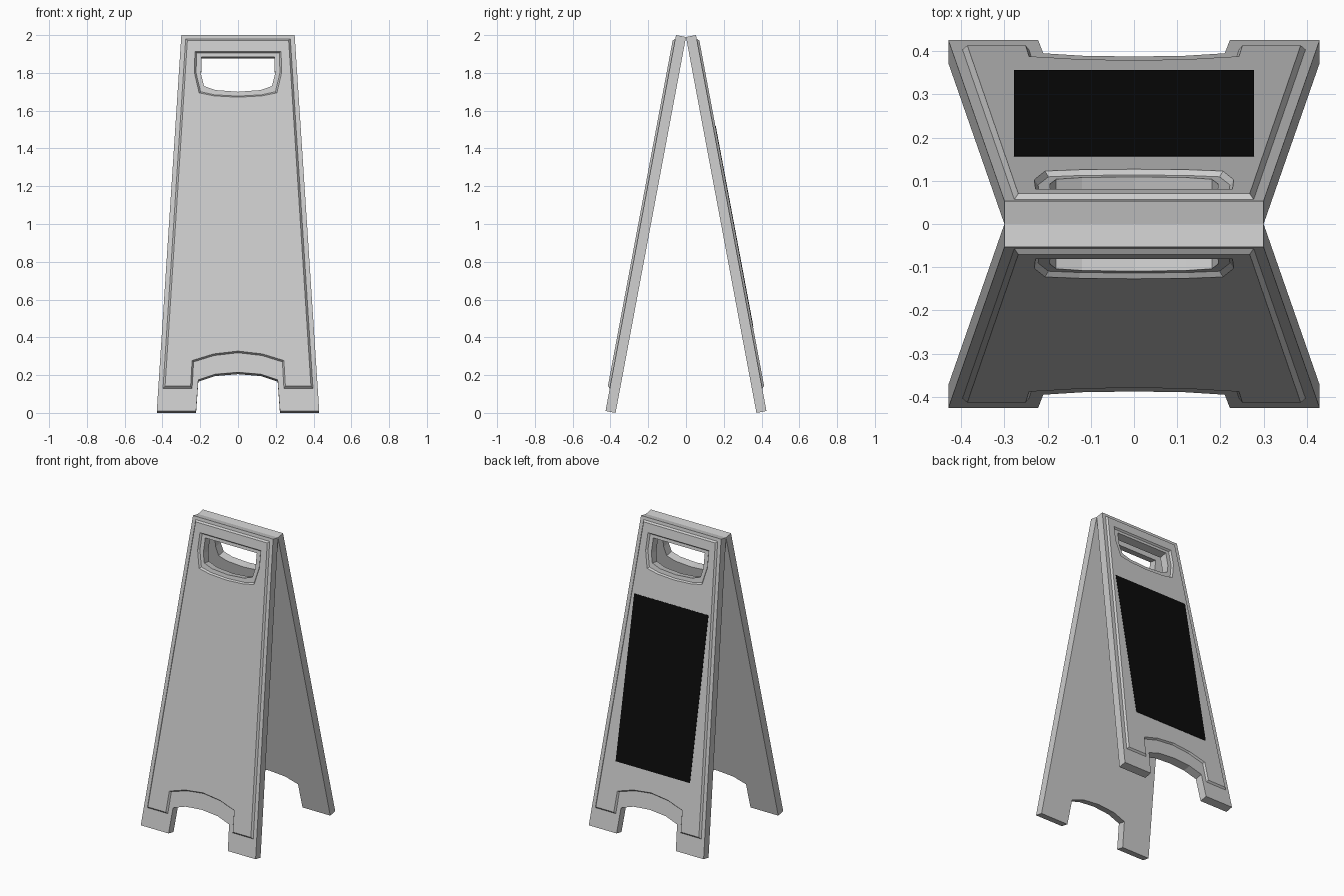
import bpy, bmesh, math
from mathutils import Vector

if "Cube" in bpy.data.objects:
    bpy.data.objects.remove(bpy.data.objects["Cube"])

TILT = math.atan2(0.373, 1.99)      # lean of each board
THICK = 0.054                       # board thickness
RAISE = 0.012                       # height of the raised face


def material(name, rgb):
    m = bpy.data.materials.new(name)
    m.diffuse_color = (*rgb, 1.0)
    m.use_nodes = True
    m.node_tree.nodes["Principled BSDF"].inputs["Base Color"].default_value = m.diffuse_color
    return m


GREY = material("light grey plastic", (0.6, 0.6, 0.6))
BLACK = material("black panel", (0.003, 0.003, 0.003))


def place(x, z, w, side):
    """Point on a board: x across, z height on the outer face, w above that face."""
    c, s = math.cos(TILT), math.sin(TILT)
    run = (2.0 - z) / c
    y = -(THICK * c + run * s + w * c)
    return Vector((x, y * side, z + w * s))


def mirrored(half):
    """Close a half outline (from the centre or right side) by mirroring it in x."""
    return half + [(-x, z) for x, z in reversed(half) if abs(x) > 1e-6]


def slab(name, mat, low, high, w0, w1, side, base=True):
    """Loops at two heights, joined by walls and filled with caps."""
    bm = bmesh.new()
    caps = ([], [])
    for a, b in zip(low, high):
        va = [bm.verts.new(place(x, z, w0, side)) for x, z in a]
        vb = [bm.verts.new(place(x, z, w1, side)) for x, z in b]
        for i in range(len(va)):
            j = (i + 1) % len(va)
            f = bm.faces.new((va[i], va[j], vb[j], vb[i]))
            caps[0].append(bm.edges.get((va[i], va[j])))
            caps[1].append(bm.edges.get((vb[i], vb[j])))
    for edges in (caps if base else caps[1:]):
        bmesh.ops.triangle_fill(bm, edges=edges, use_beauty=True)
    bmesh.ops.recalc_face_normals(bm, faces=bm.faces)
    # make sure the outer cap looks outwards
    out = place(0, 1, 1, side) - place(0, 1, 0, side)
    bm.normal_update()
    top = max(bm.faces, key=lambda f: f.calc_center_median().dot(out))
    if top.normal.dot(out) < 0:
        bmesh.ops.reverse_faces(bm, faces=bm.faces)
    me = bpy.data.meshes.new(name)
    bm.to_mesh(me)
    bm.free()
    me.materials.append(mat)
    ob = bpy.data.objects.new(name, me)
    bpy.context.collection.objects.link(ob)
    return ob


# board outline with arched foot cut-out, and hand hole
board = mirrored([(0, 0.215), (0.12, 0.205), (0.21, 0.175), (0.222, 0.01),
                  (0.43, 0.01), (0.30, 2.0)])
hole = mirrored([(0.193, 1.885), (0.195, 1.79), (0.18, 1.73), (0.12, 1.709), (0, 1.70)])

# raised face: outline at its foot and at its top, giving a sloped rim
rim_low = mirrored([(0, 0.318), (0.125, 0.304), (0.235, 0.27), (0.243, 0.13),
                    (0.397, 0.13), (0.277, 1.98)])
rim_high = mirrored([(0, 0.325), (0.13, 0.310), (0.243, 0.275), (0.251, 0.139),
                     (0.386, 0.139), (0.268, 1.97)])
grip_low = mirrored([(0.219, 1.905), (0.222, 1.80), (0.198, 1.70), (0.125, 1.684), (0, 1.677)])
grip_high = mirrored([(0.228, 1.912), (0.231, 1.80), (0.206, 1.692), (0.127, 1.676), (0, 1.669)])

for side, label in ((1, "front"), (-1, "back")):
    slab(label + "_board", GREY, [board, hole], [board, hole], -THICK, 0, side)
    slab(label + "_raised_face", GREY, [rim_low, grip_low], [rim_high, grip_high],
         0, RAISE, side, base=False)

# black panel on the back board
sheet = [(0.278, 0.455), (0.278, 1.515), (-0.278, 1.515), (-0.278, 0.455)]
slab("back_black_panel", BLACK, [sheet], [sheet], RAISE, RAISE + 0.002, -1)
